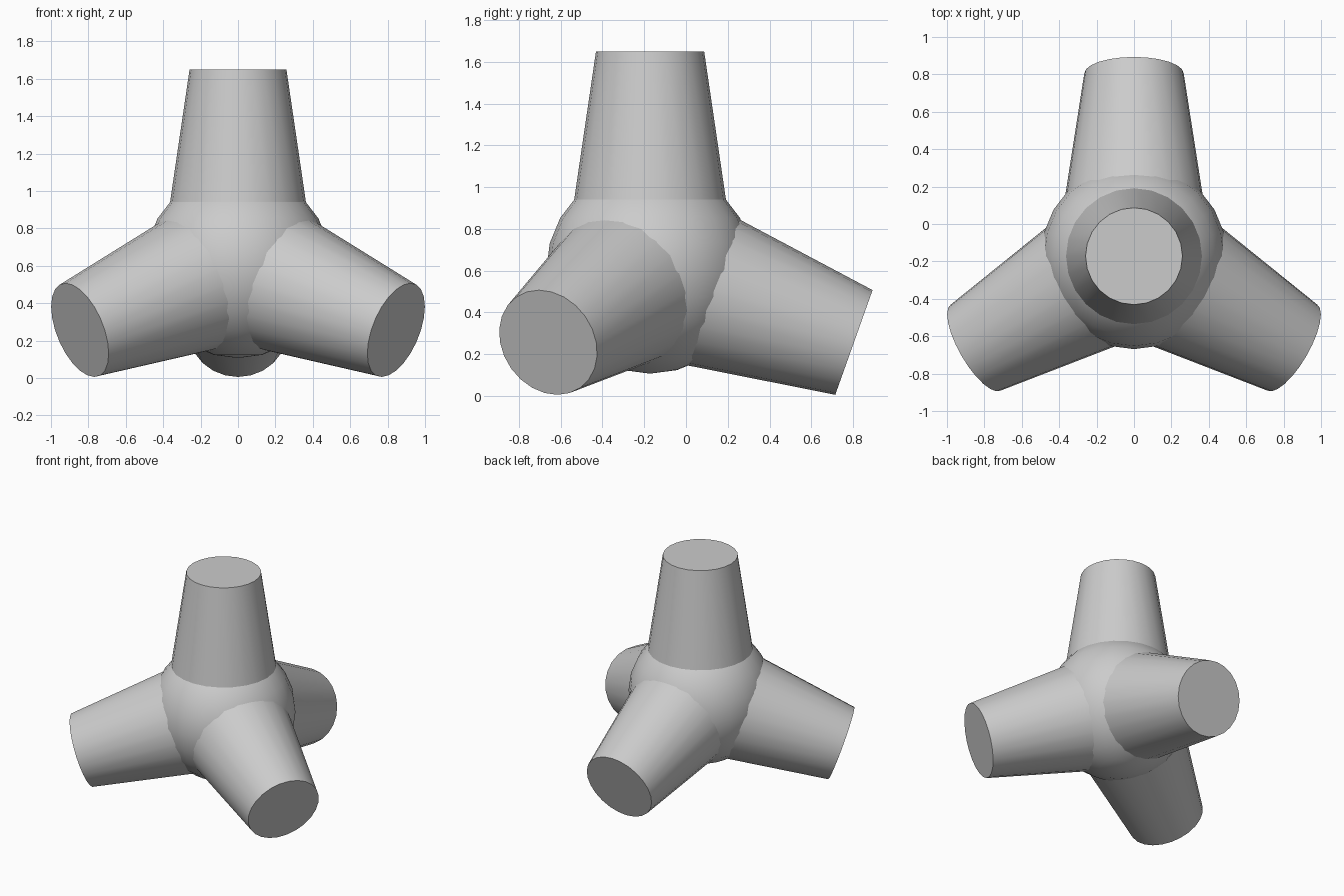
import bpy
from math import radians, cos, sin
from mathutils import Vector

if "Cube" in bpy.data.objects:
    bpy.data.objects.remove(bpy.data.objects["Cube"])

CENTRE = Vector((0, -0.172, 0.604))
TILT = radians(19.6)


def smooth(obj):
    bpy.context.view_layer.objects.active = obj
    obj.select_set(True)
    bpy.ops.object.shade_smooth_by_angle(angle=radians(35))
    obj.select_set(False)


def leg(name, direction, length, tip, start=0.2, slope=0.147):
    # tapered cylinder whose wide end is buried in the hub
    root = tip + (length - start) * slope
    bpy.ops.mesh.primitive_cone_add(
        vertices=24, radius1=root, radius2=tip, depth=length - start,
        location=CENTRE + direction * (start + length) / 2,
        rotation=direction.to_track_quat('Z', 'Y').to_euler())
    obj = bpy.context.object
    obj.name = name
    smooth(obj)


# Round hub
bpy.ops.mesh.primitive_uv_sphere_add(segments=24, ring_count=12, radius=0.497, location=CENTRE)
hub = bpy.context.object
hub.name = "hub"
smooth(hub)

# Upright leg and three splayed ground legs
leg("top_leg", Vector((0, 0, 1)), 1.046, 0.259)
for name, deg in (("back_leg", 90), ("front_left_leg", 210), ("front_right_leg", 330)):
    a = radians(deg)
    leg(name, Vector((cos(a) * cos(TILT), sin(a) * cos(TILT), -sin(TILT))), 1.036, 0.266)
